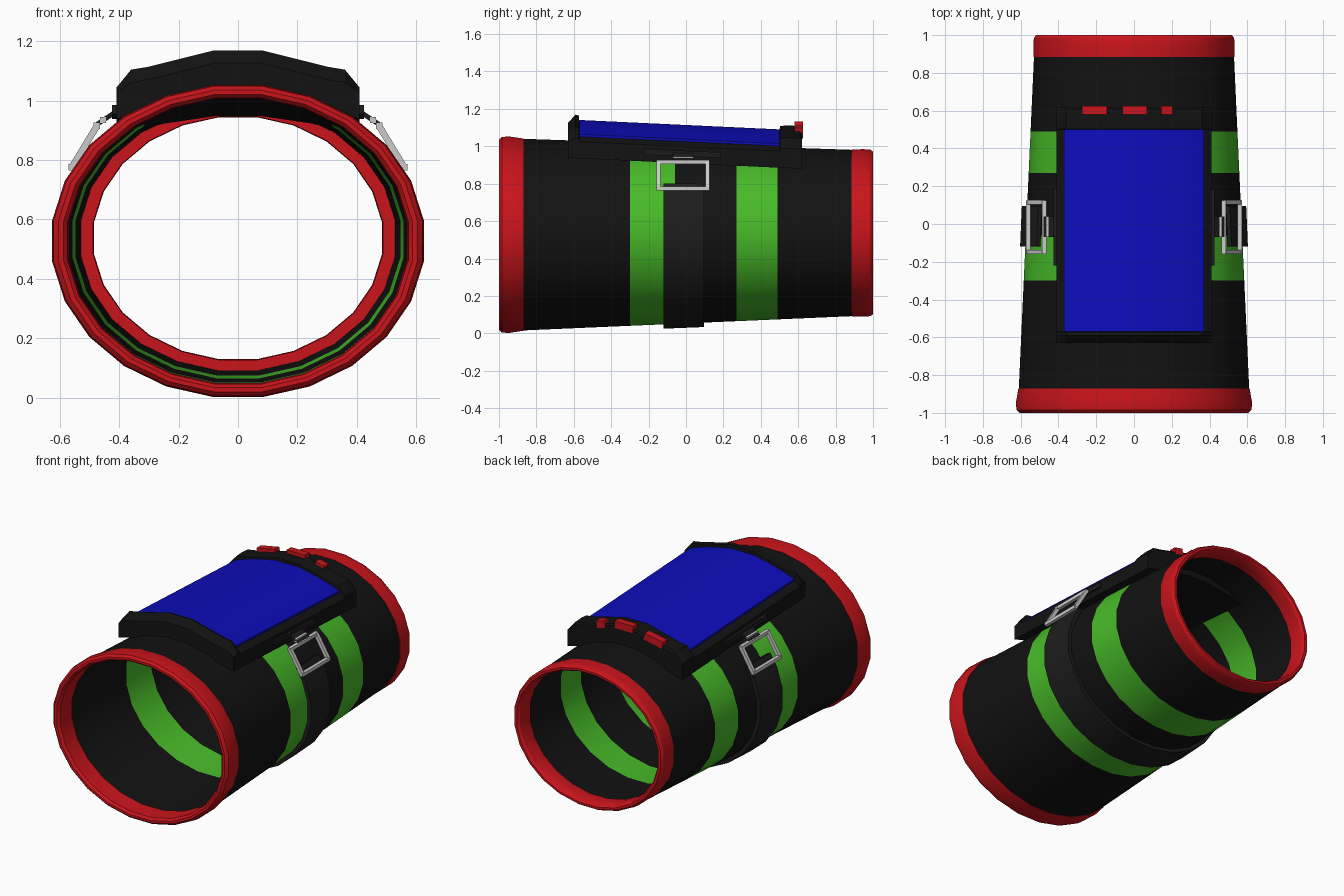
import bpy, bmesh, math
from mathutils import Vector, Matrix

if "Cube" in bpy.data.objects:
    bpy.data.objects.remove(bpy.data.objects["Cube"])


def material(name, r, g, b):
    m = bpy.data.materials.new(name)
    m.diffuse_color = (r, g, b, 1)
    m.use_nodes = True
    m.node_tree.nodes["Principled BSDF"].inputs["Base Color"].default_value = m.diffuse_color
    return m


BLACK = material("black", .006, .006, .006)
STRAP = material("strap_black", .012, .012, .012)
RED = material("red", .58, .007, .011)
GREEN = material("green", .065, .5, .022)
BLUE = material("blue", .004, .004, .5)
SILVER = material("silver", .55, .55, .55)


def finish(name, bm, mats):
    bmesh.ops.recalc_face_normals(bm, faces=bm.faces[:])
    me = bpy.data.meshes.new(name)
    bm.to_mesh(me)
    bm.free()
    for m in mats:
        me.materials.append(m)
    ob = bpy.data.objects.new(name, me)
    bpy.context.collection.objects.link(ob)
    bpy.ops.object.select_all(action='DESELECT')
    ob.select_set(True)
    bpy.context.view_layer.objects.active = ob
    bpy.ops.object.shade_smooth_by_angle(angle=math.radians(31))
    return ob


def skin(name, rings, mats, slots=None, wrap=False, caps=False):
    """Join closed rings of points into a surface."""
    bm = bmesh.new()
    vr = [[bm.verts.new(p) for p in r] for r in rings]
    n = len(vr[0])
    for i in range(len(vr) if wrap else len(vr) - 1):
        a, b = vr[i], vr[(i + 1) % len(vr)]
        for j in range(n):
            k = (j + 1) % n
            f = bm.faces.new((a[j], a[k], b[k], b[j]))
            f.material_index = slots[i] if slots else 0
    if caps:
        bm.faces.new(vr[0])
        bm.faces.new(vr[-1])
    return finish(name, bm, mats)


def oval(y, rx, deg):
    r = rx / math.cos(math.radians(7.5))
    a = math.radians(deg)
    return (r * math.cos(a), y, .532 + .005 * y + .84 * r * math.sin(a))


def hoop(y, rx):
    return [oval(y, rx, 7.5 + 15 * i) for i in range(24)]


def wall_r(y):
    return .57 - .0457 * y


# Tapered cuff, a single wall with two green bands
skin("cuff", [hoop(y, wall_r(y)) for y in (-.88, -.3, -.06, .27, .49, .89)],
     [BLACK, GREEN], slots=[0, 1, 0, 1, 0])

# Rounded red rims at both ends
front = [(-.87, .612), (-.95, .626), (-.985, .621), (-1, .605),
         (-1, .588), (-.985, .574), (-.87, .57)]
back = [(.885, .532), (.95, .533), (.985, .53), (1, .518),
        (1, .502), (.985, .49), (.93, .485), (.885, .488)]
skin("front_rim", [hoop(y, r) for y, r in front], [RED], wrap=True)
skin("back_rim", [hoop(y, r) for y, r in back], [RED], wrap=True)

# Strap hanging under the cuff from buckle to buckle
angles = [-212] + [-202.5 + 15 * i for i in range(16)] + [32]
section = [(-.12, .579), (-.12, .603), (.095, .594), (.095, .569)]
skin("strap", [[oval(y, r, a) for y, r in section] for a in angles],
     [STRAP], caps=True)


def arch(y, top, bottom, dz=0):
    """Mirrored cross-section of the housing, sloping down to the back."""
    drop = -.047 * (y + .6)
    half = [(x, z + drop + (dz if x < .4 else dz * .4)) for x, z in top]
    half += [(x, z + drop) for x, z in bottom]
    return ([(x, y, z) for x, z in half] +
            [(-x, y, z) for x, z in reversed(half)])


# Display housing with raised lips in front of and behind the screen
top = [(.08, 1.135), (.3, 1.08), (.36, 1.07), (.41, 1.03)]
bottom = [(.41, .937), (.25, .98), (.08, 1.005)]
stations = [(-.63, -.01), (-.59, .035), (-.572, .03), (-.57, -.01),
            (.5, -.01), (.502, .025), (.54, .03), (.61, .03), (.62, .02)]
skin("housing", [arch(y, top, bottom, d) for y, d in stations],
     [BLACK], caps=True)

# Curved screen
s_top = [(.08, 1.142), (.2, 1.118), (.3, 1.09), (.37, 1.066)]
s_bottom = [(x, z - .03) for x, z in reversed(s_top)]
skin("screen", [arch(y, s_top, s_bottom) for y in (-.57, .5)],
     [BLUE], caps=True)


def beams(name, bars, mat):
    """Straight bars given as (start, end, width, depth)."""
    bm = bmesh.new()
    for p, q, w, d in bars:
        p, q = Vector(p), Vector(q)
        rot = (q - p).to_track_quat('Z', 'Y').to_matrix().to_4x4()
        bmesh.ops.create_cube(bm, size=1, matrix=Matrix.Translation((p + q) / 2)
                              @ rot @ Matrix.Diagonal((w, d, (q - p).length, 1)))
    return finish(name, bm, [mat])


# Buttons on the rear lip
for i, (a, b, za, zb) in enumerate([(-.27, -.14, 1.065, 1.09),
                                    (-.06, .07, 1.11, 1.11),
                                    (.14, .2, 1.09, 1.076)]):
    beams(f"button_{i + 1}", [((a, .602, za), (b, .602, zb), .045, .045)], RED)

# Buckles, hinges and lugs on each side
for s, side in ((1, "right"), (-1, "left")):
    def P(x, y, z):
        return (s * x, y, z)
    u, l = (.475, .915), (.56, .775)
    y0, y1 = -.148, .115
    beams(side + "_buckle", [
        (P(u[0], y0 - .01, u[1]), P(u[0], y1 + .01, u[1]), .022, .022),
        (P(l[0], y0 - .01, l[1]), P(l[0], y1 + .01, l[1]), .022, .022),
        (P(u[0], y0, u[1]), P(l[0], y0, l[1]), .022, .022),
        (P(u[0], y1, u[1]), P(l[0], y1, l[1]), .022, .022),
        (P(.455, -.07, .935), P(.455, .04, .935), .02, .02)], SILVER)
    beams(side + "_lug", [
        (P(.41, -.22, .97), P(.41, .185, .953), .03, .03),
        (P(.4, -.015, .97), P(.475, -.015, .92), .11, .016)], STRAP)
